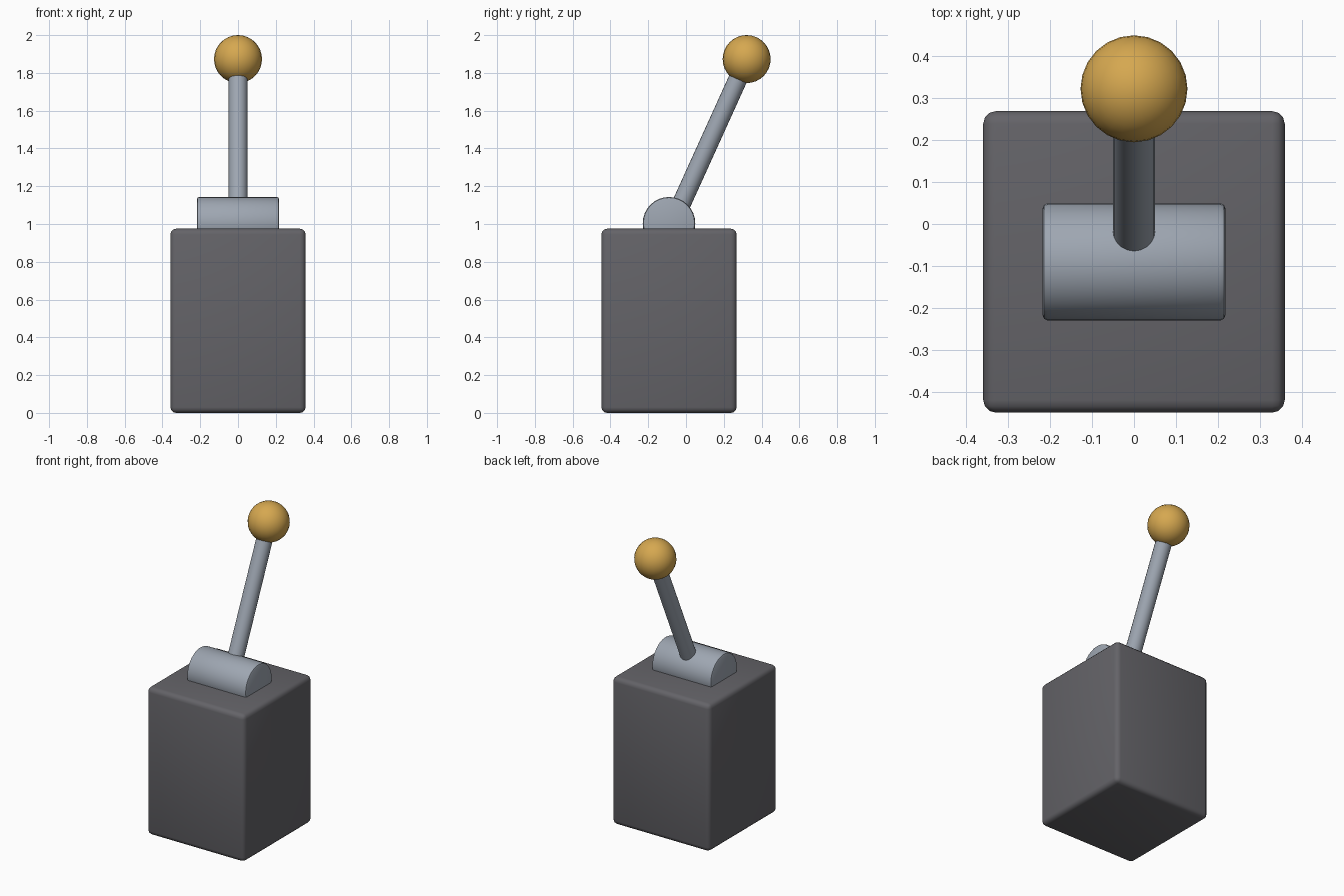
import bpy
import math
from mathutils import Vector

if "Cube" in bpy.data.objects:
    bpy.data.objects.remove(bpy.data.objects["Cube"], do_unlink=True)


def make_material(name, rgb):
    mat = bpy.data.materials.new(name)
    mat.use_nodes = True
    mat.diffuse_color = (*rgb, 1)
    mat.node_tree.nodes["Principled BSDF"].inputs["Base Color"].default_value = (*rgb, 1)
    return mat


def finish(name, mat, bevel=0, segments=3):
    """Name the active object, colour it, round its edges and smooth it."""
    obj = bpy.context.object
    obj.name = name
    obj.data.materials.append(mat)
    bpy.ops.object.transform_apply(location=False, rotation=True, scale=True)
    if bevel:
        mod = obj.modifiers.new("rounded_edges", "BEVEL")
        mod.width = bevel
        mod.segments = segments
        mod.limit_method = "ANGLE"
        mod.angle_limit = math.radians(40)
        bpy.ops.object.modifier_apply(modifier=mod.name)
    bpy.ops.object.shade_smooth_by_angle(angle=math.radians(40))
    return obj


dark_grey = make_material("dark_grey", (0.127, 0.125, 0.138))
steel = make_material("steel", (0.34, 0.38, 0.44))
brass = make_material("brass", (0.67, 0.39, 0.08))

BASE_Y = -0.09

# Base block
bpy.ops.mesh.primitive_cube_add(size=1, location=(0, BASE_Y, 0.4875))
bpy.context.object.scale = (0.716, 0.716, 0.975)
finish("base_block", dark_grey, 0.03)

# Pivot drum lying across the top of the block
bpy.ops.mesh.primitive_cylinder_add(vertices=32, radius=0.139, depth=0.434,
                                    location=(0, BASE_Y, 1.004),
                                    rotation=(0, math.pi / 2, 0))
finish("pivot_drum", steel, 0.012, 2)

# Lever leaning to the back
start, end = Vector((0, -0.073, 1.0)), Vector((0, 0.319, 1.865))
axis = end - start
tilt = axis.to_track_quat("Z", "Y").to_euler()
bpy.ops.mesh.primitive_cylinder_add(vertices=20, radius=0.05, depth=axis.length,
                                    location=(start + end) / 2, rotation=tilt)
finish("lever", steel)

# Round knob
bpy.ops.mesh.primitive_uv_sphere_add(segments=24, ring_count=16, radius=0.127,
                                     location=(0, 0.321, 1.873))
finish("knob", brass)
